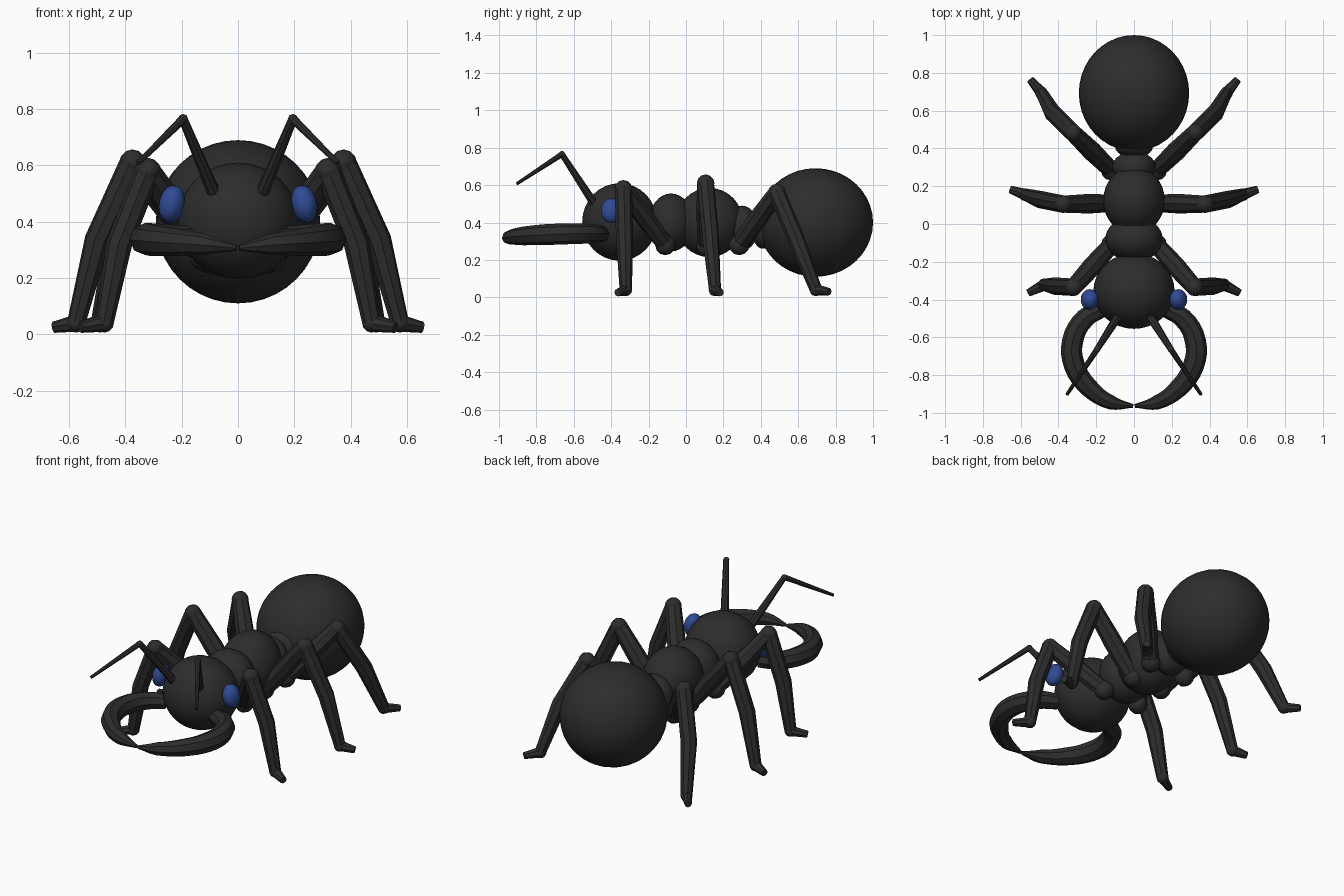
import bpy, bmesh, math
from mathutils import Matrix, Vector

if "Cube" in bpy.data.objects:
    bpy.data.objects.remove(bpy.data.objects["Cube"])


def material(name, rgb):
    m = bpy.data.materials.new(name)
    m.use_nodes = True
    m.diffuse_color = (*rgb, 1)
    m.node_tree.nodes["Principled BSDF"].inputs["Base Color"].default_value = (*rgb, 1)
    return m


black = material("charcoal", (0.026, 0.026, 0.026))
blue = material("eye blue", (0.03, 0.07, 0.3))


def finish(obj, mat, mirror, angle):
    obj.data.materials.clear()
    obj.data.materials.append(mat)
    bpy.ops.object.select_all(action='DESELECT')
    obj.select_set(True)
    bpy.context.view_layer.objects.active = obj
    if obj.type == 'CURVE':
        bpy.ops.object.convert(target='MESH')
        obj = bpy.context.object
    bpy.ops.object.shade_smooth_by_angle(angle=math.radians(angle))
    if mirror:
        obj.modifiers.new("Mirror", 'MIRROR').use_clip = False


def ball(name, centre, radii, mat=black, mirror=False, tilt=0, sides=32):
    # Ellipsoid whose poles lie along y
    bm = bmesh.new()
    place = (Matrix.Translation(Vector(centre)) @ Matrix.Rotation(tilt, 4, 'Y')
             @ Matrix.Diagonal((*radii, 1)) @ Matrix.Rotation(math.pi / 2, 4, 'X'))
    bmesh.ops.create_uvsphere(bm, u_segments=sides, v_segments=sides // 2, radius=1, matrix=place)
    mesh = bpy.data.meshes.new(name)
    bm.to_mesh(mesh)
    bm.free()
    obj = bpy.data.objects.new(name, mesh)
    bpy.context.collection.objects.link(obj)
    finish(obj, mat, mirror, 60)


def tube(name, points, smooth=False):
    # Eight-sided tapered limb through (x, y, z, radius), mirrored
    curve = bpy.data.curves.new(name, 'CURVE')
    curve.dimensions = '3D'
    curve.bevel_depth = 1
    curve.bevel_resolution = 2
    curve.use_fill_caps = True
    curve.resolution_u = 4
    spline = curve.splines.new('BEZIER' if smooth else 'POLY')
    if smooth:
        spline.bezier_points.add(len(points) - 1)
        for p, (x, y, z, r) in zip(spline.bezier_points, points):
            p.co, p.radius = (x, y, z), r
            p.handle_left_type = p.handle_right_type = 'AUTO'
    else:
        spline.points.add(len(points) - 1)
        for p, (x, y, z, r) in zip(spline.points, points):
            p.co, p.radius = (x, y, z, 1), r
    obj = bpy.data.objects.new(name, curve)
    bpy.context.collection.objects.link(obj)
    finish(obj, black, True, 40)


# Body segments
ball("abdomen", (0, 0.693, 0.4), (0.292, 0.307, 0.29), sides=40)
ball("head", (0, -0.355, 0.403), (0.215, 0.2, 0.207))
ball("front_thorax", (0, -0.08, 0.4), (0.152, 0.12, 0.155))
ball("middle_thorax", (0, 0.125, 0.4), (0.163, 0.18, 0.185))
ball("waist", (0, 0.3, 0.37), (0.115, 0.085, 0.12))
ball("waist_joint", (0, 0.41, 0.37), (0.1, 0.06, 0.11))
ball("eye", (0.235, -0.4, 0.463), (0.046, 0.055, 0.068), blue, True, -0.2, 20)

# Antennae and jaws
tube("antenna_base", [(0.085, -0.49, 0.5, 0.024), (0.195, -0.663, 0.765, 0.016)])
ball("antenna_joint", (0.195, -0.663, 0.765), (0.018, 0.018, 0.018), mirror=True, sides=8)
tube("antenna_tip", [(0.195, -0.663, 0.765, 0.016), (0.355, -0.903, 0.608, 0.009)])
tube("jaw", [(0.17, -0.45, 0.34, 0.045), (0.26, -0.5, 0.34, 0.052), (0.325, -0.62, 0.34, 0.056),
             (0.315, -0.75, 0.335, 0.056), (0.235, -0.87, 0.328, 0.05),
             (0.12, -0.945, 0.32, 0.038), (0.005, -0.963, 0.307, 0.01)], smooth=True)

# Legs: hip, knee, ankle and toe positions
legs = {
    "front": ((0.12, -0.11, 0.28), (0.32, -0.335, 0.58), (0.475, -0.322, 0.04), (0.56, -0.365, 0.025)),
    "middle": ((0.1, 0.11, 0.27), (0.375, 0.105, 0.61), (0.575, 0.155, 0.04), (0.655, 0.183, 0.025)),
    "rear": ((0.12, 0.285, 0.28), (0.325, 0.485, 0.56), (0.49, 0.695, 0.04), (0.55, 0.765, 0.03)),
}
for name, joints in legs.items():
    hip, knee, ankle, toe = map(Vector, joints)
    thigh = hip.lerp(knee, 0.5)
    shin = knee.lerp(ankle, 0.5) + Vector((0.025, 0, 0.01))
    tube(name + "_thigh", [(*hip, 0.045), (*thigh, 0.052), (*knee, 0.045)])
    tube(name + "_shin", [(*knee, 0.046), (*shin, 0.046), (*ankle, 0.033)])
    tube(name + "_foot", [(*ankle, 0.031), (*toe, 0.02)])
    ball(name + "_hip", hip, (0.055,) * 3, mirror=True, sides=12)
    ball(name + "_knee", knee, (0.047,) * 3, mirror=True, sides=12)
    ball(name + "_ankle", ankle, (0.034,) * 3, mirror=True, sides=12)
